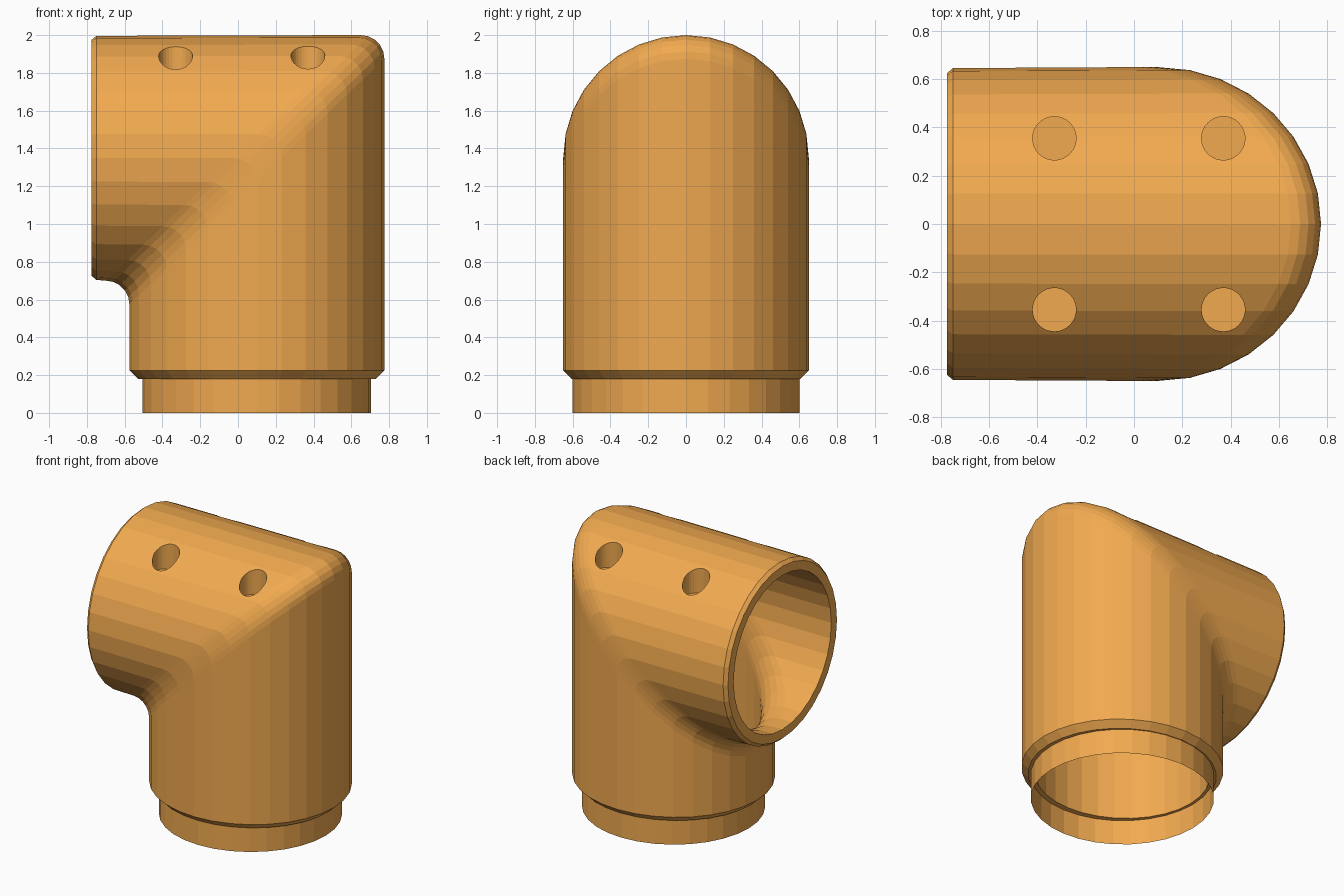
import bpy, bmesh
from math import sin, cos, pi

if "Cube" in bpy.data.objects:
    bpy.data.objects.remove(bpy.data.objects["Cube"])

SEG = 32
CX, CZ = 0.1, 1.35            # axes of the upright and the horizontal tube

mat = bpy.data.materials.new("orange")
mat.diffuse_color = (0.88, 0.40, 0.08, 1)
mat.use_nodes = True
mat.node_tree.nodes["Principled BSDF"].inputs["Base Color"].default_value = mat.diffuse_color


def finish(name, bm):
    bmesh.ops.recalc_face_normals(bm, faces=bm.faces)
    me = bpy.data.meshes.new(name)
    bm.to_mesh(me)
    bm.free()
    me.materials.append(mat)
    ob = bpy.data.objects.new(name, me)
    bpy.context.collection.objects.link(ob)
    return ob


def loft(name, rings, caps):
    bm = bmesh.new()
    vs = [[bm.verts.new(p) for p in ring] for ring in rings]
    n = len(vs[0])
    for a, b in zip(vs, vs[1:]):
        for i in range(n):
            j = (i + 1) % n
            bm.faces.new((a[i], a[j], b[j], b[i]))
    if caps:
        bm.faces.new(vs[0])
        bm.faces.new(vs[-1])
    return finish(name, bm)


def elbow(name, rx, ry, rz, foot, mouth, fillet, steps=5):
    """Mitred elbow: foot = (z, inset) rings, mouth = (x, inset) rings."""
    ts = [2 * pi * i / SEG for i in range(SEG)]
    rings = [[(CX + (rx - d) * cos(t), (ry - d) * sin(t), z) for t in ts]
             for z, d in foot]
    for k in range(steps + 1):
        a = pi / 2 * k / steps
        ring = []
        for t in ts:
            r = fillet(cos(t))
            ring.append((CX + rx * cos(t) - r * (1 - cos(a)), ry * sin(t),
                         CZ + rz * cos(t) - r * (1 - sin(a))))
        rings.append(ring)
    rings += [[(x, (ry - d) * sin(t), CZ + (rz - d) * cos(t)) for t in ts]
              for x, d in mouth]
    return loft(name, rings, True)


def tube(name, x, y, rx, ry, z0, z1, caps, n=SEG):
    ring = [(x + rx * cos(2 * pi * i / n), y + ry * sin(2 * pi * i / n))
            for i in range(n)]
    return loft(name, [[(px, py, z) for px, py in ring] for z in (z0, z1)], caps)


def cut(ob, tool):
    m = ob.modifiers.new("cut", 'BOOLEAN')
    m.operation, m.solver, m.object = 'DIFFERENCE', 'EXACT', tool
    with bpy.context.temp_override(object=ob, active_object=ob):
        bpy.ops.object.modifier_apply(modifier=m.name)
    bpy.data.objects.remove(tool)


# Outer elbow with chamfered foot and mouth
body = elbow("elbow_body", 0.675, 0.65, 0.65,
             [(0.18, 0.045), (0.225, 0)],
             [(-0.75, 0.004), (-0.775, 0.025)], lambda c: 0.125)

# Bore, leaving thin cups around the blind holes
bore = elbow("bore", 0.585, 0.56, 0.56, [(0.1, 0)], [(-0.9, 0)],
             lambda c: 0.125 - 0.08 * c)
spots = [(x, y) for x in (-0.33, 0.37) for y in (-0.355, 0.355)]
for x, y in spots:
    cut(bore, tube("cup", x, y, 0.097, 0.097, 1.745, 2.1, True))
cut(body, bore)

# Four blind screw holes in the top
for x, y in spots:
    cut(body, tube("hole", x, y, 0.09, 0.09, 1.755, 2.1, True))

# Thin open spigot under the foot
tube("spigot", CX, 0, 0.605, 0.60, 0, 0.185, False)
